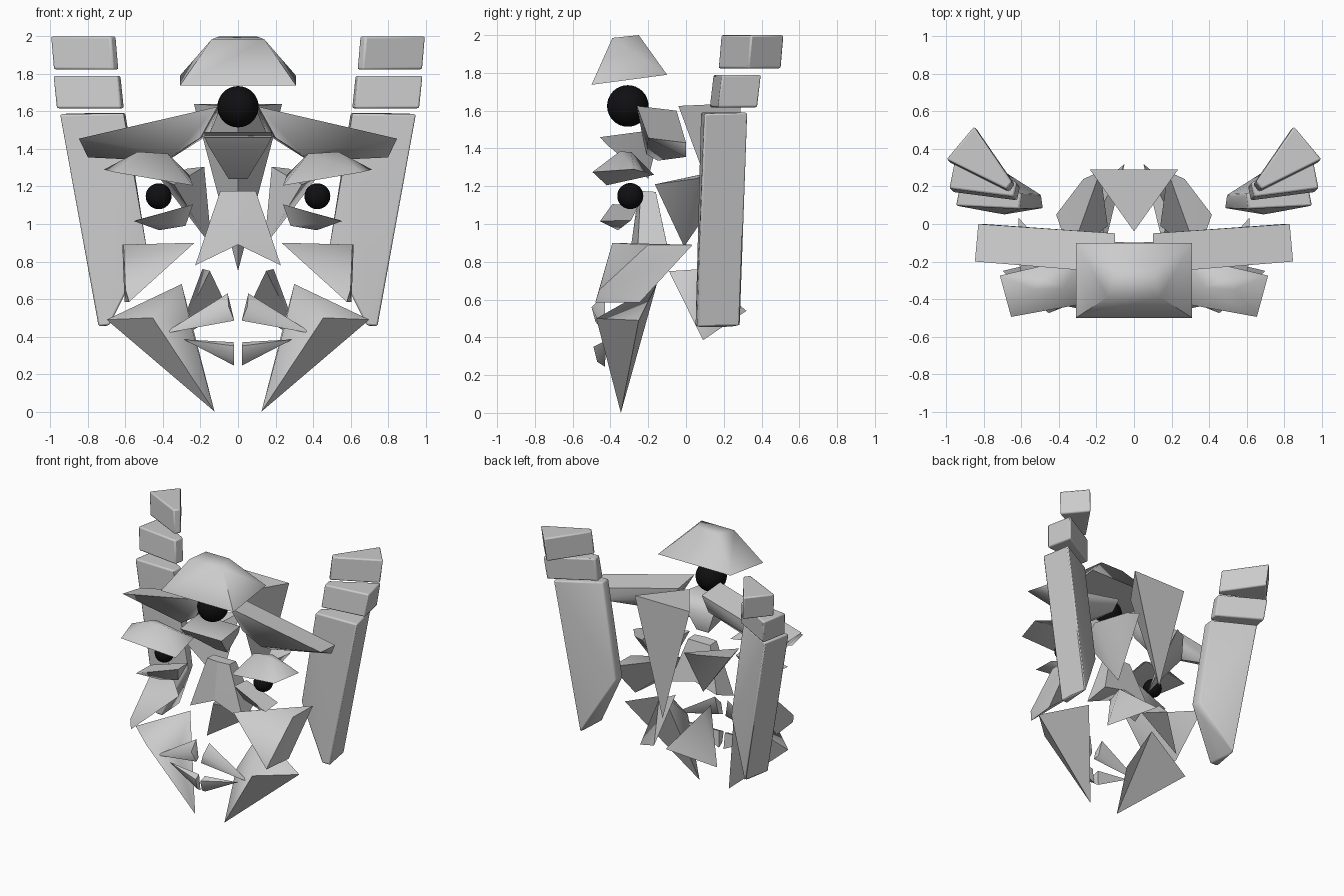
import bpy, bmesh, math

black = bpy.data.materials.new("black")
black.diffuse_color = (0.005, 0.005, 0.006, 1)


def finish(obj, mirror=False, bevel=0):
    bpy.context.collection.objects.link(obj)
    if bevel:
        b = obj.modifiers.new("soft_edges", 'BEVEL')
        b.width, b.segments = bevel, 2
    if mirror:
        m = obj.modifiers.new("mirror", 'MIRROR')
        m.use_mirror_merge = False
    return obj


def shard(name, points, mirror=True, bevel=0):
    """Faceted convex stone; centred shards use both signs of x in one hull."""
    if not mirror:
        points = points + [(-x, y, z) for x, y, z in points if x]
    bm = bmesh.new()
    for p in points:
        bm.verts.new(p)
    res = bmesh.ops.convex_hull(bm, input=bm.verts[:])
    bad = [v for v in res["geom_interior"] if isinstance(v, bmesh.types.BMVert)]
    bmesh.ops.delete(bm, geom=bad, context='VERTS')
    bmesh.ops.dissolve_limit(bm, angle_limit=0.03, verts=bm.verts[:], edges=bm.edges[:])
    bmesh.ops.recalc_face_normals(bm, faces=bm.faces[:])
    # soft shading over shallow folds, sharp at steep ones
    for f in bm.faces:
        f.smooth = True
    for e in bm.edges:
        e.smooth = e.calc_face_angle(0) < math.radians(65)
    me = bpy.data.meshes.new(name)
    bm.to_mesh(me)
    bm.free()
    return finish(bpy.data.objects.new(name, me), mirror, bevel)


def ball(name, centre, radius, mirror=False):
    bm = bmesh.new()
    bmesh.ops.create_uvsphere(bm, u_segments=32, v_segments=16, radius=radius)
    bmesh.ops.translate(bm, verts=bm.verts[:], vec=centre)
    for f in bm.faces:
        f.smooth = True
    me = bpy.data.meshes.new(name)
    bm.to_mesh(me)
    bm.free()
    me.materials.append(black)
    finish(bpy.data.objects.new(name, me), mirror)


def block(name, plan, z0, z1, shift):
    """Slab with a wedge plan; the lower outline is shifted inward."""
    top = [(x, y, z1) for x, y in plan]
    low = [(x - shift[0], y - shift[1], z0) for x, y in plan]
    shard(name, top + low, bevel=0.01)


# Eyes
ball("forehead_eye", (0, -0.308, 1.625), 0.11)
ball("side_eye", (0.423, -0.295, 1.148), 0.069, True)

# Crest over the forehead eye
shard("crest", [(0.31, -0.5, 1.737), (0.31, -0.1, 1.79),
                (0.14, -0.39, 1.985), (0.1, -0.25, 2.0)], False)

# Side pillars and the two blocks stacked on each
block("pillar_top_block", [(0.853, 0.52), (1.0, 0.345), (0.68, 0.185), (0.65, 0.225)],
      1.823, 2.0, (0.015, 0.015))
block("pillar_mid_block", [(0.943, 0.4), (0.985, 0.19), (0.64, 0.145), (0.625, 0.22)],
      1.617, 1.79, (0.018, 0.02))
shard("pillar", [(0.905, 0.328, 1.59), (0.95, 0.097, 1.585), (0.61, 0.08, 1.59), (0.6, 0.16, 1.592),
                 (0.705, 0.288, 0.455), (0.745, 0.06, 0.455), (0.685, 0.05, 0.46),
                 (0.485, 0.085, 0.86), (0.495, 0.155, 0.86)], bevel=0.01)

# Long upper brows
shard("upper_brow", [(0.11, -0.26, 1.625), (0.1, -0.05, 1.6), (0.2, -0.23, 1.46), (0.15, -0.06, 1.48),
                     (0.34, -0.21, 1.37), (0.38, -0.15, 1.335),
                     (0.848, -0.2, 1.455), (0.83, 0.0, 1.43), (0.8, 0.0, 1.355)])

# Eyelids
shard("upper_lid", [(0.715, -0.275, 1.29), (0.655, -0.495, 1.275), (0.24, -0.42, 1.205),
                    (0.26, -0.17, 1.26), (0.535, -0.35, 1.385), (0.375, -0.34, 1.375),
                    (0.5, -0.29, 1.38)])
shard("lower_lid", [(0.24, -0.39, 1.105), (0.25, -0.25, 1.1), (0.555, -0.455, 1.015),
                    (0.545, -0.29, 1.02), (0.42, -0.36, 0.967), (0.28, -0.33, 0.99)])

# Nose bridge and nose
shard("nose_bridge", [(0.178, -0.23, 1.49), (0.178, -0.455, 1.46), (0.16, -0.42, 1.42),
                      (0.05, -0.2, 1.24), (0.12, -0.16, 1.4)], False)
shard("nose_half", [(0, -0.25, 1.175), (0.095, -0.24, 1.175), (0.095, -0.16, 1.17), (0, -0.16, 1.17),
                    (0.228, -0.26, 0.78), (0, -0.29, 0.89), (0, -0.1, 0.89), (0.2, -0.09, 0.84)])

# Shards behind the face
shard("back_wedge", [(0.235, 0.29, 1.64), (0, -0.04, 1.625), (0, 0.285, 0.75)], False)
shard("back_temple", [(0.18, 0.28, 1.305), (0.27, 0.24, 1.295), (0.415, 0.05, 1.24),
                      (0.34, -0.165, 1.21), (0.14, -0.01, 0.88)])
shard("back_jaw", [(0.05, 0.32, 0.54), (0.15, -0.09, 0.75), (0.19, 0.06, 0.76),
                   (0.33, 0.09, 0.385)])

# Cheeks and jaws
shard("cheek", [(0.232, -0.39, 0.9), (0.617, 0.035, 0.89), (0.61, -0.2, 0.89),
                (0.58, -0.48, 0.585), (0.605, -0.245, 0.585), (0.6, -0.46, 0.65)])
shard("jaw", [(0.125, -0.345, 0.0), (0.3, -0.155, 0.68), (0.455, -0.475, 0.5),
              (0.7, -0.25, 0.49), (0.25, -0.38, 0.46)])

# Teeth
shard("upper_tooth", [(0.4, -0.43, 0.415), (0.02, -0.48, 0.485), (0.055, -0.43, 0.63),
                      (0.05, -0.5, 0.56), (0.03, -0.44, 0.5)])
shard("lower_tooth", [(0.29, -0.42, 0.385), (0.02, -0.49, 0.35), (0.02, -0.43, 0.245),
                      (0.025, -0.44, 0.37), (0.02, -0.47, 0.27)])
